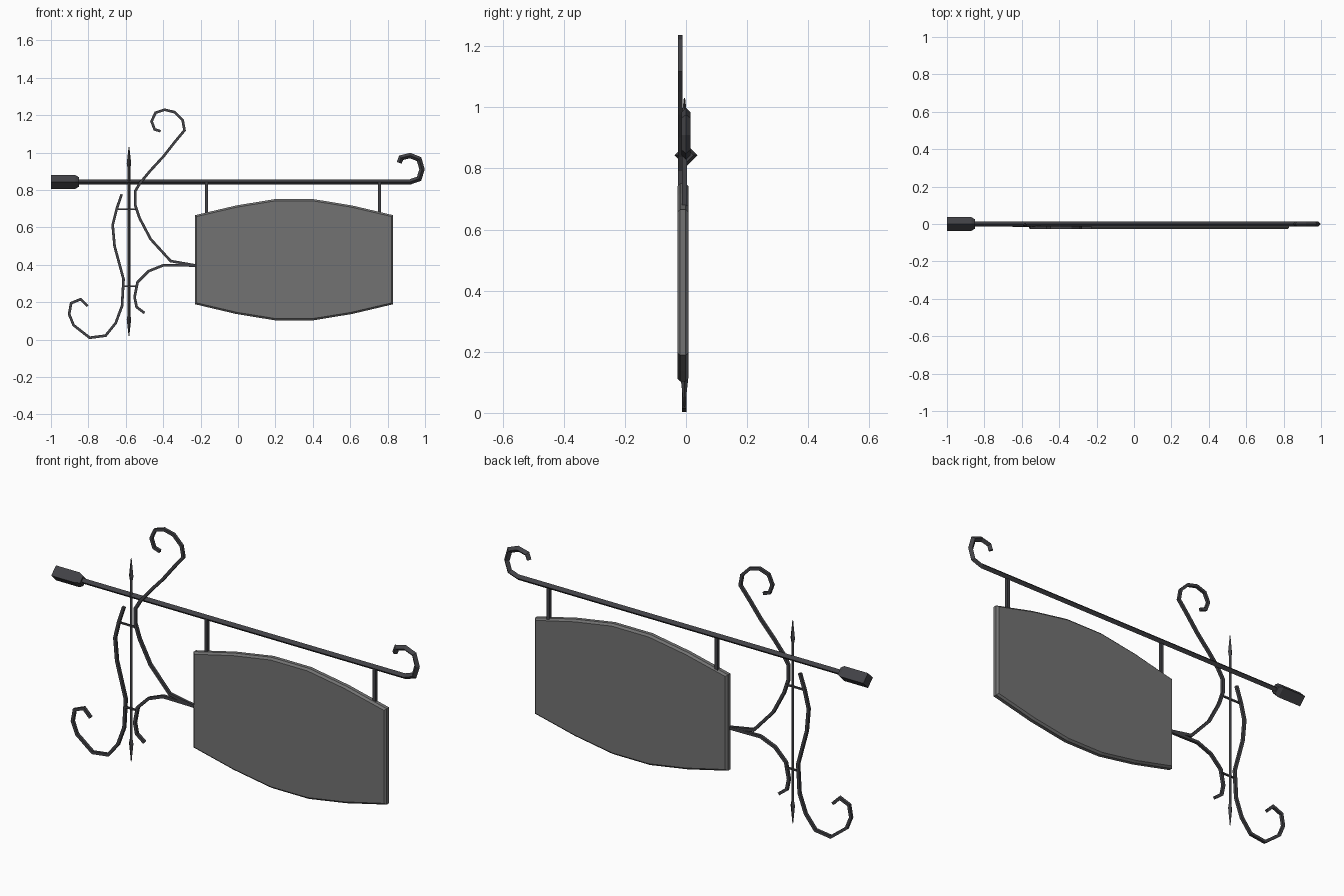
import bpy, bmesh
from mathutils import Vector

if "Cube" in bpy.data.objects:
    bpy.data.objects.remove(bpy.data.objects["Cube"])


def material(name, col):
    m = bpy.data.materials.new(name)
    m.diffuse_color = (*col, 1)
    m.use_nodes = True
    m.node_tree.nodes["Principled BSDF"].inputs["Base Color"].default_value = m.diffuse_color
    return m


IRON = material("dark iron", (0.055, 0.055, 0.062))
PANEL = material("grey panel", (0.17, 0.17, 0.17))
SQUARE = [(-1, -1), (1, -1), (1, 1), (-1, 1)]
DIAMOND = [(0, -1), (1, 0), (0, 1), (-1, 0)]


def finish(bm, name, mat):
    bmesh.ops.recalc_face_normals(bm, faces=bm.faces)
    me = bpy.data.meshes.new(name)
    bm.to_mesh(me)
    bm.free()
    me.materials.append(mat)
    ob = bpy.data.objects.new(name, me)
    bpy.context.collection.objects.link(ob)
    return ob


def sweep(name, path, radius, y=0.0, section=SQUARE):
    """Mitred four-sided bar along an x-z path; radius may vary per point."""
    pts = [Vector(p) for p in path]
    radii = radius if isinstance(radius, list) else [radius] * len(pts)
    bm = bmesh.new()
    rings = []
    for i, p in enumerate(pts):
        a = (p - pts[i - 1]).normalized() if i else None
        b = (pts[i + 1] - p).normalized() if i < len(pts) - 1 else None
        a, b = a or b, b or a
        t = (a + b).normalized()
        n = Vector((-t.y, t.x)) / max(0.6, t.dot(a))
        r = radii[i]
        rings.append([bm.verts.new((p.x + n.x * u * r, y + v * r, p.y + n.y * u * r))
                      for u, v in section])
    for q, s in zip(rings, rings[1:]):
        for k in range(4):
            bm.faces.new((q[k], q[(k + 1) % 4], s[(k + 1) % 4], s[k]))
    bm.faces.new(rings[0])
    bm.faces.new(rings[-1])
    return finish(bm, name, IRON)


# horizontal beam with hooked end, and its wall-side block
sweep("beam", [(-0.86, 0.843), (0.92, 0.843), (0.968, 0.86), (0.984, 0.91),
               (0.968, 0.965), (0.92, 0.984), (0.872, 0.972), (0.862, 0.945)],
      0.014, section=DIAMOND)
sweep("beam_block", [(-1, 0.843), (-0.87, 0.843), (-0.85, 0.843)],
      [0.037, 0.037, 0.025], section=DIAMOND)

# vertical rod with spear points
sweep("spear_rod", [(-0.583, z) for z in (0.02, 0.11, 0.13, 0.92, 0.94, 1.03)],
      [0.002, 0.012, 0.008, 0.008, 0.012, 0.002], y=-0.005, section=DIAMOND)

# curled scrolls
sweep("upper_scroll",
      [(-0.414, 1.114), (-0.446, 1.124), (-0.462, 1.167), (-0.441, 1.213), (-0.393, 1.229),
       (-0.339, 1.216), (-0.296, 1.173), (-0.286, 1.119), (-0.339, 1.055), (-0.398, 0.98),
       (-0.467, 0.905), (-0.521, 0.841), (-0.55, 0.793), (-0.55, 0.72), (-0.526, 0.649),
       (-0.467, 0.537), (-0.36, 0.42), (-0.225, 0.396)], 0.007, y=-0.019)
sweep("lower_scroll",
      [(-0.5, 0.142), (-0.542, 0.174), (-0.553, 0.227), (-0.537, 0.307),
       (-0.478, 0.366), (-0.398, 0.398), (-0.225, 0.396)], 0.007, y=-0.018)
sweep("left_scroll",
      [(-0.622, 0.777), (-0.649, 0.697), (-0.67, 0.612), (-0.66, 0.5), (-0.612, 0.323),
       (-0.62, 0.18), (-0.654, 0.088), (-0.708, 0.021), (-0.793, 0.01), (-0.879, 0.077),
       (-0.903, 0.136), (-0.892, 0.195), (-0.841, 0.216), (-0.804, 0.179)], 0.007, y=-0.006)

# small cross ties between scrolls and rod
sweep("upper_tie", [(-0.649, 0.697), (-0.545, 0.697)], 0.004, y=-0.011)
sweep("lower_tie", [(-0.618, 0.286), (-0.54, 0.286)], 0.004, y=-0.011)

# hangers between beam and board
for side, x in (("left", -0.168), ("right", 0.757)):
    sweep(side + "_hanger", [(x, 0.67), (x, 0.843)], 0.008, y=-0.005)

# barrel-shaped sign board with chamfered rim
CX, CZ, Y0, Y1, CH = 0.3, 0.427, -0.028, 0.008, 0.009
half = [(0.53, 0.238), (0.31, 0.29), (0.103, 0.324)]
top = half + [(-x, z) for x, z in reversed(half)]
outline = top + [(-x, -z) for x, z in top]
bm = bmesh.new()
loops = []
for y, inset in ((Y0, CH), (Y0 + CH, 0), (Y1 - CH, 0), (Y1, CH)):
    loops.append([bm.verts.new((CX + x * (1 - inset / 0.53), y, CZ + z * (1 - inset / 0.3)))
                  for x, z in outline])
for q, s in zip(loops, loops[1:]):
    for k in range(len(q)):
        j = (k + 1) % len(q)
        bm.faces.new((q[k], q[j], s[j], s[k]))
bm.faces.new(loops[0])
bm.faces.new(loops[-1])
finish(bm, "sign_board", PANEL)
